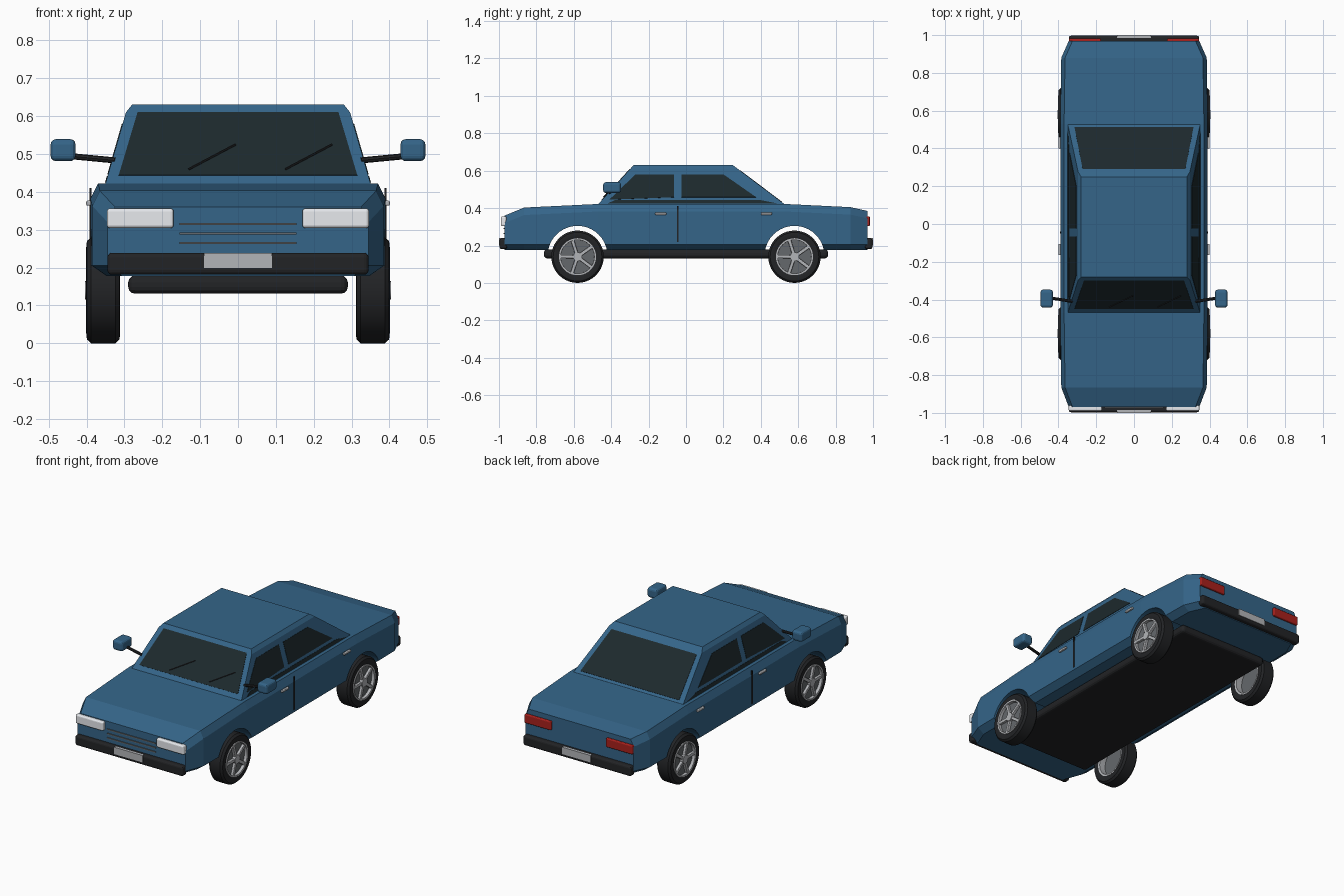
import bpy, bmesh, math
from mathutils import Vector, Matrix

if "Cube" in bpy.data.objects:
    bpy.data.objects.remove(bpy.data.objects["Cube"])


def mat(name, c):
    m = bpy.data.materials.new(name)
    m.diffuse_color = (*c, 1)
    m.use_nodes = True
    m.node_tree.nodes["Principled BSDF"].inputs["Base Color"].default_value = m.diffuse_color
    return m


BLUE = mat("blue_paint", (0.035, 0.13, 0.25))
GLASS = mat("dark_glass", (0.012, 0.022, 0.026))
BLACK = mat("black_trim", (0.016, 0.017, 0.019))
SILVER = mat("silver", (0.45, 0.46, 0.48))
STEEL = mat("dark_steel", (0.13, 0.14, 0.15))
WHITE = mat("lamp_white", (0.8, 0.82, 0.85))
RED = mat("lamp_red", (0.4, 0.015, 0.012))


def finish(bm, name, m, bevel=0, smooth=False):
    bmesh.ops.recalc_face_normals(bm, faces=bm.faces)
    me = bpy.data.meshes.new(name)
    bm.to_mesh(me)
    bm.free()
    o = bpy.data.objects.new(name, me)
    bpy.context.collection.objects.link(o)
    if m:
        me.materials.append(m)
    if bevel:
        b = o.modifiers.new("bevel", 'BEVEL')
        b.width, b.segments, b.limit_method = bevel, 3, 'ANGLE'
    bpy.ops.object.select_all(action='DESELECT')
    bpy.context.view_layer.objects.active = o
    o.select_set(True)
    if smooth:
        bpy.ops.object.shade_smooth_by_angle(angle=math.radians(35))
    return o


def box(name, c, s, m, bevel=0, rot=None):
    bm = bmesh.new()
    R = rot if rot else Matrix.Identity(4)
    bmesh.ops.create_cube(bm, size=1, matrix=Matrix.Translation(c) @ R @ Matrix.Diagonal((*s, 1)))
    return finish(bm, name, m, bevel)


def rod(name, a, b, r, m, n=8):
    a, b = Vector(a), Vector(b)
    bm = bmesh.new()
    T = Matrix.Translation((a + b) / 2) @ (b - a).to_track_quat('Z', 'Y').to_matrix().to_4x4()
    bmesh.ops.create_cone(bm, cap_ends=True, segments=n, radius1=r, radius2=r,
                          depth=(b - a).length, matrix=T)
    return finish(bm, name, m, smooth=True)


def pane(name, pts, out, m):
    # thin slab lying on the cabin surface
    bm = bmesh.new()
    d = Vector(out).normalized()
    for k in (-0.004, 0.002):
        for p in pts:
            bm.verts.new(Vector(p) + d * k)
    bmesh.ops.convex_hull(bm, input=bm.verts)
    return finish(bm, name, m)


def lathe(name, prof, c, m):
    # ring turned about the x axis
    bm = bmesh.new()
    n, rings = 40, []
    for i in range(n):
        a = 2 * math.pi * i / n
        rings.append([bm.verts.new((c[0] + x, c[1] + r * math.cos(a), c[2] + r * math.sin(a)))
                      for r, x in prof])
    for i in range(n):
        for j in range(len(prof)):
            k = (j + 1) % len(prof)
            A, B = rings[i], rings[(i + 1) % n]
            bm.faces.new((A[j], A[k], B[k], B[j]))
    return finish(bm, name, m, smooth=True)


# Lower body lofted along y: station, half width, top height
stations = [(-0.97, 0.345, 0.36), (-0.865, 0.385, 0.403), (-0.47, 0.39, 0.422),
            (0.53, 0.39, 0.422), (0.88, 0.385, 0.405), (0.97, 0.345, 0.385)]
bm = bmesh.new()
loops = []
for y, w, t in stations:
    half = [(w - 0.04, 0.177), (w, 0.205), (w, t - 0.04), (w - 0.02, t)]
    sec = half + [(-x, z) for x, z in reversed(half)]
    loops.append([bm.verts.new((x, y, z)) for x, z in sec])
for A, B in zip(loops, loops[1:]):
    for j in range(8):
        k = (j + 1) % 8
        bm.faces.new((A[j], A[k], B[k], B[j]))
bm.faces.new(loops[0])
bm.faces.new(loops[-1])
body = finish(bm, "body", BLUE)

# Wheel arches cut straight through
for y in (-0.58, 0.58):
    cut = rod("arch_cutter", (-0.6, y, 0.145), (0.6, y, 0.145), 0.16, None, 40)
    cut.hide_render = True
    b = body.modifiers.new("arch", 'BOOLEAN')
    b.operation, b.solver, b.object = 'DIFFERENCE', 'EXACT', cut
    bpy.context.view_layer.objects.active = body
    bpy.ops.object.modifier_apply(modifier=b.name)
    bpy.data.objects.remove(cut)

# Cabin
bm = bmesh.new()
for s in (-1, 1):
    for x, y, z in [(0.352, -0.475, 0.415), (0.352, 0.535, 0.415), (0.296, -0.298, 0.61),
                    (0.296, 0.277, 0.61), (0.28, -0.28, 0.63), (0.28, 0.25, 0.63)]:
        bm.verts.new((s * x, y, z))
bmesh.ops.convex_hull(bm, input=bm.verts)
finish(bm, "cabin", BLUE)


def fy(z):
    return -0.475 + (z - 0.415) * 0.195 / 0.215


def ry(z):
    return 0.535 - (z - 0.415) * 0.285 / 0.215


def sx(z):
    return 0.352 - (z - 0.415) * 0.056 / 0.195


# Front and rear glass
for name, f, wins, out in [("windscreen", fy, ((0.315, 0.443), (0.265, 0.61)), (0, -0.74, 0.67)),
                           ("rear_window", ry, ((0.315, 0.432), (0.272, 0.6)), (0, 0.6, 0.8))]:
    pane(name, [(s * w, f(z), z) for w, z in wins for s in (-1, 1)], out, GLASS)

# Side parts
for s in (-1, 1):
    for name, pts in [("front_side_window", [(-0.41, 0.445), (-0.27, 0.58), (-0.065, 0.58), (-0.065, 0.458)]),
                      ("rear_side_window", [(-0.025, 0.458), (-0.025, 0.58), (0.2, 0.58), (0.375, 0.458)]),
                      ("window_sill", [(-0.42, 0.424), (-0.38, 0.442), (0.4, 0.442), (0.49, 0.424)])]:
        pane(name, [(s * sx(z), y, z) for y, z in pts], (s, 0, 0.29), GLASS)
    box("door_gap", (s * 0.39, -0.045, 0.315), (0.005, 0.008, 0.19), BLACK)
    for y in (-0.135, 0.43):
        box("door_handle", (s * 0.394, y, 0.37), (0.014, 0.06, 0.013), SILVER, 0.004)
    # Mirrors
    box("mirror", (s * 0.462, -0.395, 0.51), (0.066, 0.095, 0.058), BLUE, 0.014)
    rod("mirror_arm", (s * 0.325, -0.41, 0.483), (s * 0.44, -0.392, 0.494), 0.008, BLACK)
    # Lamps
    box("headlight", (s * 0.258, -0.975, 0.33), (0.176, 0.03, 0.052), WHITE, 0.008)
    box("tail_light", (s * 0.26, 0.97, 0.33), (0.17, 0.026, 0.052), RED, 0.006)

# Bumpers and plates
for s, n in ((-1, "front"), (1, "rear")):
    box(n + "_bumper", (0, s * 0.977, 0.21), (0.69, 0.04, 0.058), BLACK, 0.012)
    box(n + "_plate", (0, s * 0.993, 0.219), (0.18, 0.014, 0.04), SILVER)

# Grille bars
for z in (0.315, 0.29, 0.265):
    box("grille_bar", (0, -0.971, z), (0.31, 0.008, 0.006), STEEL)

# Wipers
for x in (-0.13, 0.125):
    rod("wiper", (x, fy(0.46) - 0.006, 0.46), (x + 0.123, fy(0.525) - 0.006, 0.525), 0.003, BLACK, 6)

# Underbody
box("underbody", (0, 0, 0.155), (0.58, 1.52, 0.048), BLACK, 0.018)

# Wheels
tire = [(0.098, -0.04), (0.112, -0.045), (0.13, -0.043), (0.14, -0.032),
        (0.14, 0.032), (0.13, 0.043), (0.112, 0.045), (0.098, 0.04)]
rim = [(0.088, -0.04), (0.099, -0.042), (0.099, 0.046), (0.09, 0.046)]
for s in (-1, 1):
    for y in (-0.58, 0.58):
        c = (s * 0.356, y, 0.14)
        lathe("tire", tire, c, BLACK)
        lathe("rim", [(r, s * x) for r, x in rim], c, SILVER)
        rod("wheel_disc", (s * 0.355, y, 0.14), (s * 0.385, y, 0.14), 0.093, STEEL, 40)
        rod("hub", (s * 0.38, y, 0.14), (s * 0.404, y, 0.14), 0.024, SILVER, 20)
        for i in range(5):
            a = 2 * math.pi * i / 5 + 0.3
            R = Matrix.Rotation(a, 4, 'X')
            p = Vector((s * 0.392, y, 0.14)) + R @ Vector((0, 0, 0.055))
            box("spoke", p, (0.016, 0.018, 0.076), SILVER, 0.003, R)
